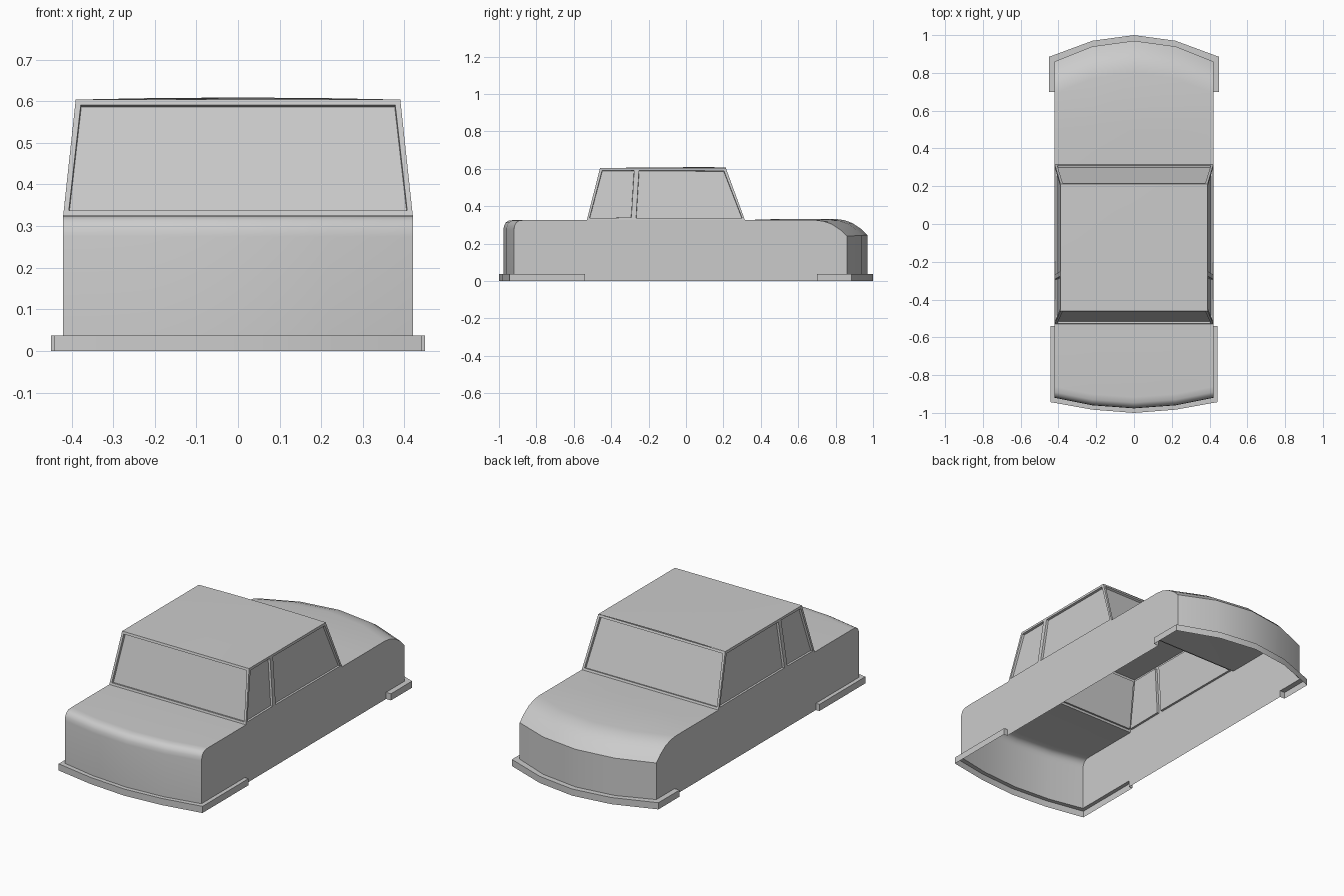
import bpy, bmesh

if "Cube" in bpy.data.objects:
    bpy.data.objects.remove(bpy.data.objects["Cube"])

COLS = (-0.42, -0.22, 0, 0.22, 0.42)   # lengthwise section lines across the car
LIP = 0.037                            # bumper height
DECK = 0.326                           # hood / trunk height at the sides
PILLAR = ((-0.28, DECK), (-0.264, 0.604))


def crown(x):
    return 1 - (abs(x) / 0.42) ** 2


def finish(bm, name, angle=0.7):
    bmesh.ops.remove_doubles(bm, verts=bm.verts, dist=0.0005)
    bmesh.ops.recalc_face_normals(bm, faces=bm.faces)
    me = bpy.data.meshes.new(name)
    bm.to_mesh(me)
    bm.free()
    ob = bpy.data.objects.new(name, me)
    bpy.context.collection.objects.link(ob)
    bpy.ops.object.select_all(action='DESELECT')
    bpy.context.view_layer.objects.active = ob
    ob.select_set(True)
    bpy.ops.object.shade_smooth_by_angle(angle=angle)
    return ob


def face(bm, pts):
    return bm.faces.new([bm.verts.new(p) for p in pts])


def loft(bm, rows):
    grid = [[bm.verts.new(p) for p in r] for r in rows]
    for a, b in zip(grid, grid[1:]):
        for i in range(len(a) - 1):
            bm.faces.new((a[i], a[i + 1], b[i + 1], b[i]))


# Lower body: bowed hood and trunk, open below and under the cabin
front = [(-0.92, LIP), (-0.92, 0.275), (-0.917, 0.295), (-0.908, 0.313),
         (-0.89, 0.324), (-0.86, DECK), (-0.53, DECK)]
rear = [(0.315, DECK), (0.50, DECK), (0.69, DECK), (0.735, 0.32), (0.78, 0.304),
        (0.825, 0.274), (0.86, 0.24), (0.86, LIP)]
front_bow = {0.42: 0, 0.22: -0.04, 0: -0.056}
rear_bow = {0.42: 0, 0.22: 0.08, 0: 0.11}

bm = bmesh.new()
for profile, bow, edge in ((front, front_bow, -0.6), (rear, rear_bow, 0.6)):
    rows = []
    for x in COLS:
        row = []
        for y, z in profile:
            k = 1 if abs(y) > abs(edge) else 0
            lift = 0.006 * crown(x) if z > 0.2 and y > 0.4 else 0
            row.append((x, y + bow[abs(x)] * k, z + lift))
        rows.append(row)
    loft(bm, rows)
under = [(0.70, LIP), (0.70, 0), (-0.54, 0), (-0.54, LIP)]
for x in (-0.42, 0.42):
    face(bm, [(x, y, z) for y, z in front + rear + under])
finish(bm, "car_body")


# Bumpers: stepped-out hollow lips wrapping each end
def bumper(name, inner, outer):
    def full(half):
        return [(-x, y) for x, y in half] + [(x, y) for x, y in half[-2::-1]]
    bm = bmesh.new()
    i, o = full(inner), full(outer)
    loft(bm, [[(x, y, LIP) for x, y in i],
              [(x, y, LIP) for x, y in o],
              [(x, y, 0) for x, y in o]])
    for k in (0, -1):
        face(bm, [(*i[k], LIP), (*o[k], LIP), (*o[k], 0), (*i[k], 0)])
    finish(bm, name)


bumper("front_bumper",
       [(0.42, -0.54), (0.42, -0.92), (0.22, -0.96), (0, -0.976)],
       [(0.442, -0.54), (0.442, -0.943), (0.22, -0.983), (0, -1.0)])
bumper("rear_bumper",
       [(0.42, 0.70), (0.42, 0.86), (0.22, 0.94), (0, 0.97)],
       [(0.45, 0.70), (0.45, 0.885), (0.22, 0.97), (0, 1.0)])

# Cabin: sloped walls with recessed windows
bm = bmesh.new()
low, top = 0.42, 0.39
fb, ft = (-0.53, DECK), (-0.46, 0.604)
rb, rt = (0.315, DECK), (0.213, 0.604)
walls = []
for (b, t) in ((fb, ft), (rb, rt)):
    walls.append([(-low, *b), (low, *b), (top, *t), (-top, *t)])
for s in (-1, 1):
    for a, b in (((fb, ft), PILLAR), (PILLAR, (rb, rt))):
        walls.append([(s * low, *a[0]), (s * low, *b[0]), (s * top, *b[1]), (s * top, *a[1])])
for w in walls:
    f = face(bm, w)
    f.normal_update()
    mid = f.calc_center_median()
    if f.normal.x * mid.x + f.normal.y * (mid.y + 0.1) < 0:
        f.normal_flip()
bm.normal_update()
panes = list(bm.faces)
bmesh.ops.inset_individual(bm, faces=panes, thickness=0.018)
bmesh.ops.inset_individual(bm, faces=panes, thickness=0.002, depth=-0.012)
finish(bm, "cabin_walls", 0.3)

# Roof with a slight crown
bm = bmesh.new()
loft(bm, [[(x * top / low, y, 0.604 + h * crown(x)) for x in COLS]
          for y, h in ((-0.46, 0), (-0.22, 0.003), (0.07, 0.005), (0.213, 0.004))])
finish(bm, "roof")
